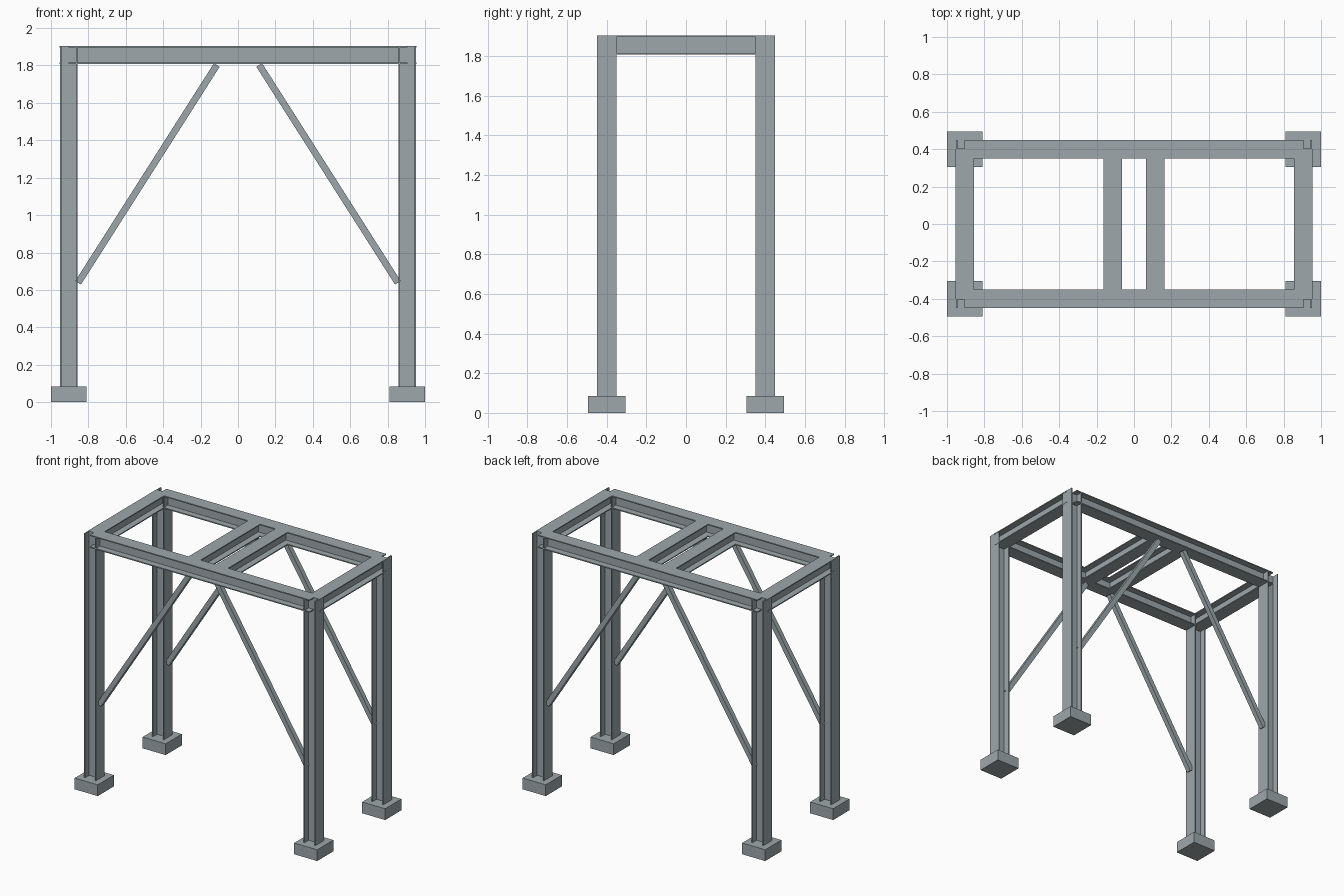
import bpy
import bmesh
from mathutils import Vector, Matrix

if "Cube" in bpy.data.objects:
    bpy.data.objects.remove(bpy.data.objects["Cube"], do_unlink=True)

steel = bpy.data.materials.new("grey steel")
steel.use_nodes = True
colour = (0.34, 0.39, 0.41, 1)
steel.diffuse_color = colour
steel.node_tree.nodes["Principled BSDF"].inputs["Base Color"].default_value = colour

WIDTH, DEPTH, FLANGE, WEB = 0.10, 0.096, 0.008, 0.006   # rolled section
COL_X, COL_Y = 0.905, 0.40
FOOT, FOOT_H, TOP = 0.19, 0.084, 1.904
BEAM_Z = TOP - DEPTH / 2
MID_X = 0.113


def i_profile():
    """Outline of an I section: u across the flanges, v through the depth."""
    w, d, t, s = WIDTH / 2, DEPTH / 2, FLANGE, WEB / 2
    half = [(w, -d), (w, t - d), (s, t - d), (s, d - t), (w, d - t), (w, d)]
    return half + [(-u, v) for u, v in reversed(half)]


def box_profile(w, d):
    return [(w / 2, -d / 2), (w / 2, d / 2), (-w / 2, d / 2), (-w / 2, -d / 2)]


def extrude_bar(name, profile, start, end, depth_dir):
    """Sweep a profile from start to end, its depth along depth_dir."""
    start, end, v = Vector(start), Vector(end), Vector(depth_dir).normalized()
    axis = (end - start).normalized()
    u = v.cross(axis)
    bm = bmesh.new()
    face = bm.faces.new([bm.verts.new(start + u * a + v * b) for a, b in profile])
    new = bmesh.ops.extrude_face_region(bm, geom=[face])["geom"]
    bmesh.ops.translate(bm, vec=end - start,
                        verts=[g for g in new if isinstance(g, bmesh.types.BMVert)])
    bmesh.ops.recalc_face_normals(bm, faces=bm.faces)
    mesh = bpy.data.meshes.new(name)
    bm.to_mesh(mesh)
    bm.free()
    mesh.materials.append(steel)
    obj = bpy.data.objects.new(name, mesh)
    bpy.context.collection.objects.link(obj)
    return obj


beam = i_profile()
for sy, side in ((-1, "front"), (1, "back")):
    y = sy * COL_Y
    # Long top beam
    extrude_bar(f"{side}_beam", beam, (-COL_X, y, BEAM_Z), (COL_X, y, BEAM_Z), (0, 0, 1))
    for sx, hand in ((-1, "right"), (1, "left")):
        x = sx * COL_X
        # Footing and column
        extrude_bar(f"{side}_{hand}_foot", box_profile(FOOT, FOOT),
                    (x, y, 0), (x, y, FOOT_H), (1, 0, 0))
        extrude_bar(f"{side}_{hand}_column", beam, (x, y, FOOT_H), (x, y, TOP), (1, 0, 0))
        # Diagonal brace from the column's inner flange to the middle beam
        low = Vector((sx * 0.855, y, 0.638))
        high = Vector((sx * MID_X, y, 1.803))
        normal = (high - low).cross(Vector((0, 1, 0)))
        extrude_bar(f"{side}_{hand}_brace", box_profile(0.036, 0.036), low, high, normal)

# Cross beams at the ends and the middle
for x, name in ((-COL_X, "right_end_beam"), (-MID_X, "right_middle_beam"),
                (MID_X, "left_middle_beam"), (COL_X, "left_end_beam")):
    extrude_bar(name, beam, (x, -COL_Y, BEAM_Z), (x, COL_Y, BEAM_Z), (0, 0, 1))
